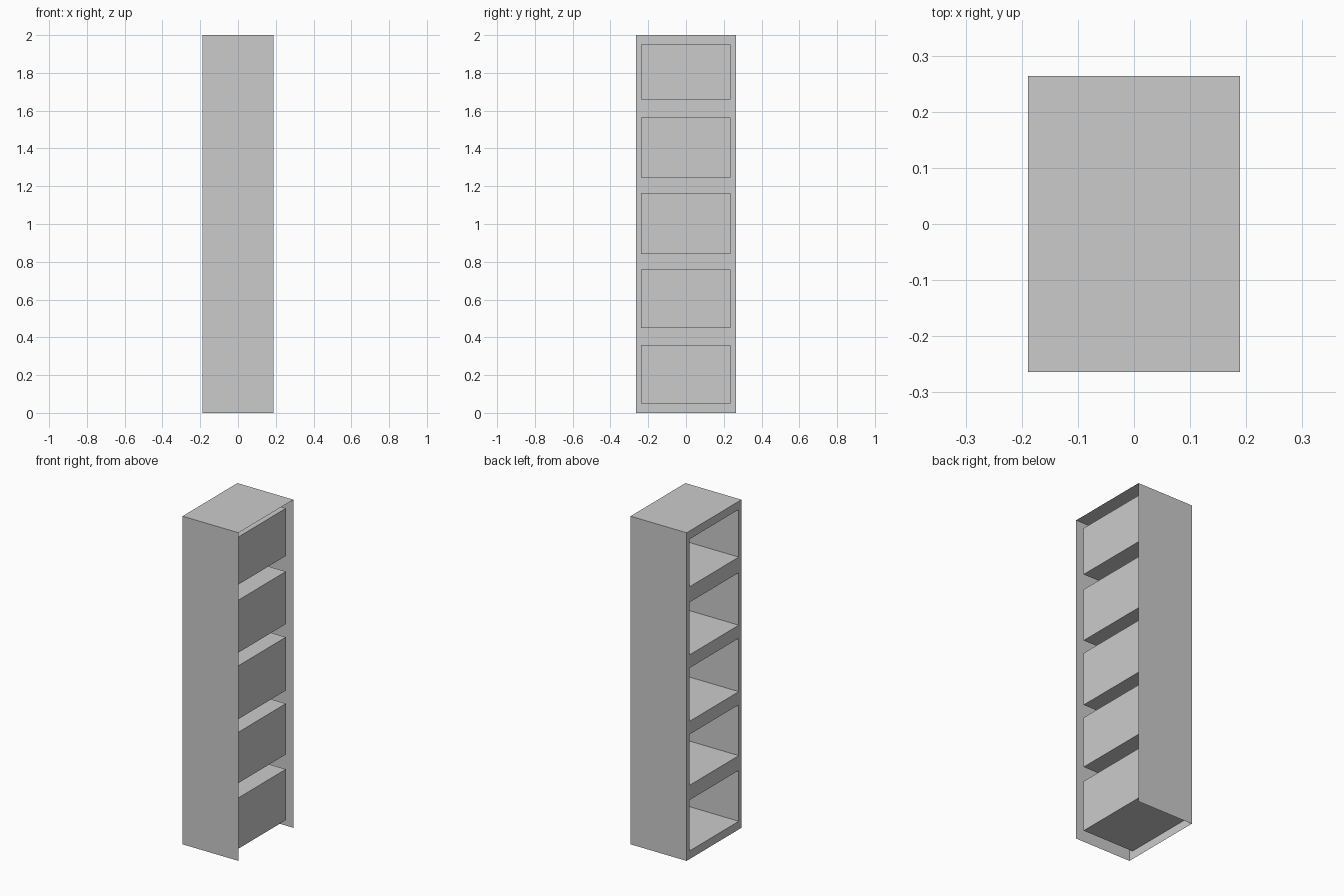
import bpy, bmesh

if "Cube" in bpy.data.objects:
    bpy.data.objects.remove(bpy.data.objects["Cube"])

# Outer half sizes, height, and the recess of the compartment backs
X, Y, H = 0.189, 0.264, 2.0
Y0, Y1 = -0.238, 0.235
BACK = X - 0.031
COMPARTMENTS = [(0.05, 0.36), (0.45, 0.76), (0.84, 1.165), (1.245, 1.565), (1.66, 1.95)]


def make_object(name, quads):
    bm = bmesh.new()
    for quad in quads:
        bm.faces.new([bm.verts.new(p) for p in quad])
    bmesh.ops.remove_doubles(bm, verts=bm.verts, dist=1e-5)
    mesh = bpy.data.meshes.new(name)
    bm.to_mesh(mesh)
    bm.free()
    obj = bpy.data.objects.new(name, mesh)
    bpy.context.collection.objects.link(obj)
    return obj


def x_quad(x, y0, y1, z0, z1):
    # Rectangle facing -x
    return [(x, y0, z0), (x, y0, z1), (x, y1, z1), (x, y1, z0)]


# Thin sheet casing: two sides and a top, open at the rear and underneath
make_object("casing", [
    [(-X, -Y, 0), (X, -Y, 0), (X, -Y, H), (-X, -Y, H)],
    [(X, Y, 0), (-X, Y, 0), (-X, Y, H), (X, Y, H)],
    [(-X, -Y, H), (X, -Y, H), (X, Y, H), (-X, Y, H)],
])

# Face frame on -x, laid out as a grid with the openings left out
ys = [-Y, Y0, Y1, Y]
zs = [0.0] + [z for pair in COMPARTMENTS for z in pair] + [H]
make_object("face_frame", [
    x_quad(-X, ys[i], ys[i + 1], zs[j], zs[j + 1])
    for i in range(3) for j in range(len(zs) - 1)
    if not (i == 1 and j % 2 == 1)
])

# Recessed compartments: open-fronted boxes facing inward
for n, (a, b) in enumerate(COMPARTMENTS, 1):
    make_object(f"compartment_{n}", [
        x_quad(BACK, Y0, Y1, a, b),
        [(-X, Y0, a), (BACK, Y0, a), (BACK, Y1, a), (-X, Y1, a)],
        [(-X, Y0, b), (-X, Y1, b), (BACK, Y1, b), (BACK, Y0, b)],
        [(-X, Y0, a), (-X, Y0, b), (BACK, Y0, b), (BACK, Y0, a)],
        [(-X, Y1, a), (BACK, Y1, a), (BACK, Y1, b), (-X, Y1, b)],
    ])
